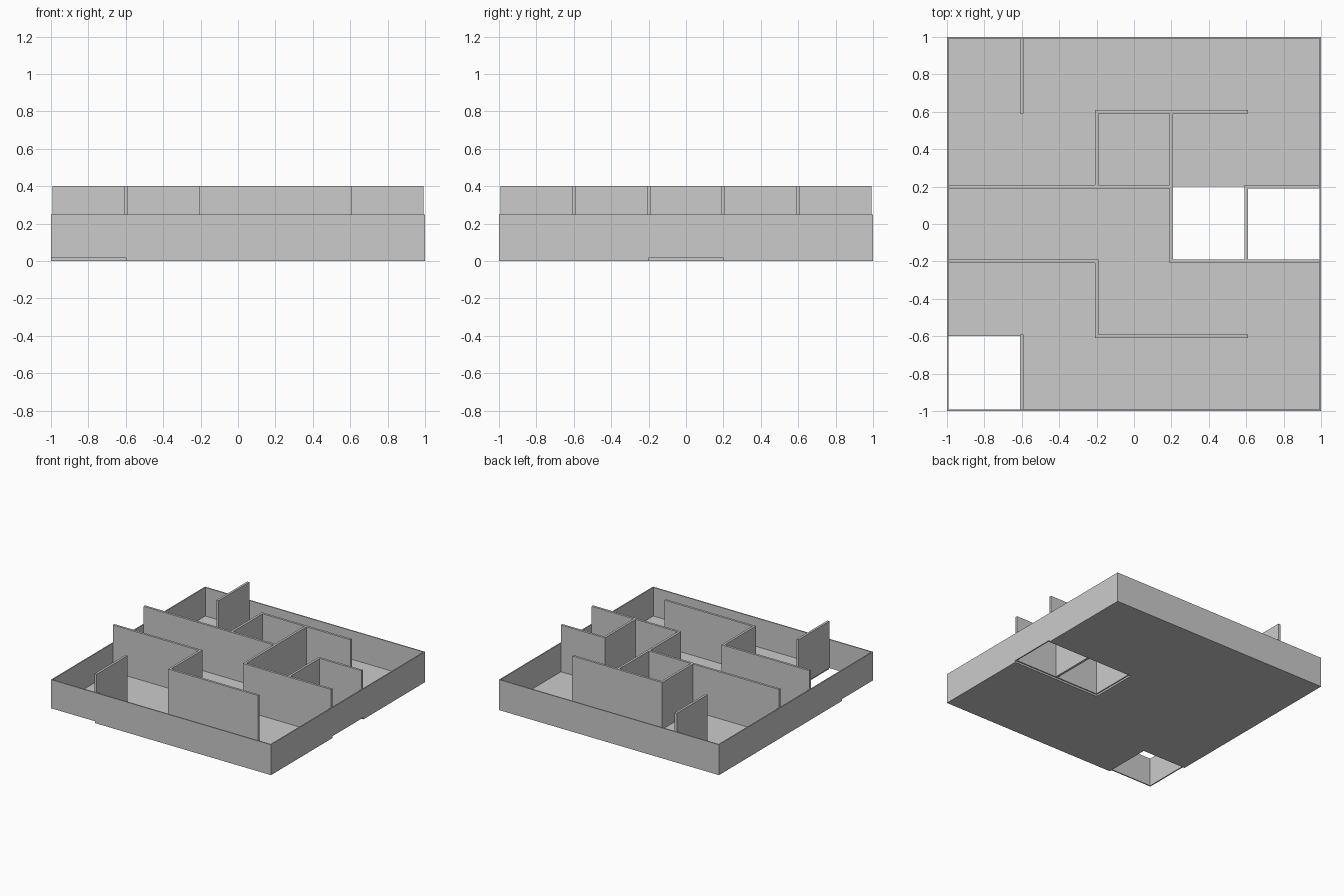
import bpy, bmesh

if "Cube" in bpy.data.objects:
    bpy.data.objects.remove(bpy.data.objects["Cube"])

CELL, N = 0.4, 5
FLOOR = 0.015      # floor slab thickness
RIM_H = 0.25       # top of outer walls
WALL_H = 0.40      # top of inner walls
HALF = 0.0095      # half thickness of inner walls
RIM_T = 0.0095     # outer wall thickness
HOLES = {(0, 0), (3, 2), (4, 2)}


def finish(name, bm):
    mesh = bpy.data.meshes.new(name)
    bm.to_mesh(mesh)
    bm.free()
    obj = bpy.data.objects.new(name, mesh)
    bpy.context.collection.objects.link(obj)
    return obj


def box(name, lo, hi):
    bm = bmesh.new()
    bmesh.ops.create_cube(bm, size=1)
    for v in bm.verts:
        v.co = [(a + b) / 2 + c * (b - a) for a, b, c in zip(lo, hi, v.co)]
    return finish(name, bm)


# Floor: grid of cells with open pits, extruded to a slab
bm = bmesh.new()
for i in range(N):
    for j in range(N):
        if (i, j) not in HOLES:
            x, y = -1 + i * CELL, -1 + j * CELL
            bm.faces.new([bm.verts.new((x + a * CELL, y + b * CELL, 0))
                          for a, b in ((0, 0), (1, 0), (1, 1), (0, 1))])
bmesh.ops.remove_doubles(bm, verts=bm.verts, dist=0.001)
ext = bmesh.ops.extrude_face_region(bm, geom=bm.faces[:], use_keep_orig=True)
top = [g for g in ext["geom"] if isinstance(g, bmesh.types.BMVert)]
bmesh.ops.translate(bm, verts=top, vec=(0, 0, FLOOR))
bmesh.ops.recalc_face_normals(bm, faces=bm.faces)
finish("floor", bm)

# Outer walls
R = 1 - RIM_T
box("outer_wall_front", (-1, -1, FLOOR), (1, -R, RIM_H))
box("outer_wall_back", (-1, R, FLOOR), (1, 1, RIM_H))
box("outer_wall_left", (-1, -R, FLOOR), (-R, R, RIM_H))
box("outer_wall_right", (R, -R, FLOOR), (1, R, RIM_H))

# Inner walls: centre lines from (x, y) to (x, y)
WALLS = [
    (-.6, .6, -.6, 1), (-.2, .6, .6, .6), (-.2, .2, -.2, .6),
    (.2, -.2, .2, .6), (-1, .2, .2, .2), (.6, .2, 1, .2),
    (.6, -.2, .6, .2), (.2, -.2, 1, -.2), (-1, -.2, -.2, -.2),
    (-.2, -.6, -.2, -.2), (-.2, -.6, .6, -.6), (-.6, -1, -.6, -.6),
]
for n, (x0, y0, x1, y1) in enumerate(WALLS, 1):
    box(f"inner_wall_{n}",
        (max(x0 - HALF, -R), max(y0 - HALF, -R), FLOOR),
        (min(x1 + HALF, R), min(y1 + HALF, R), WALL_H))
